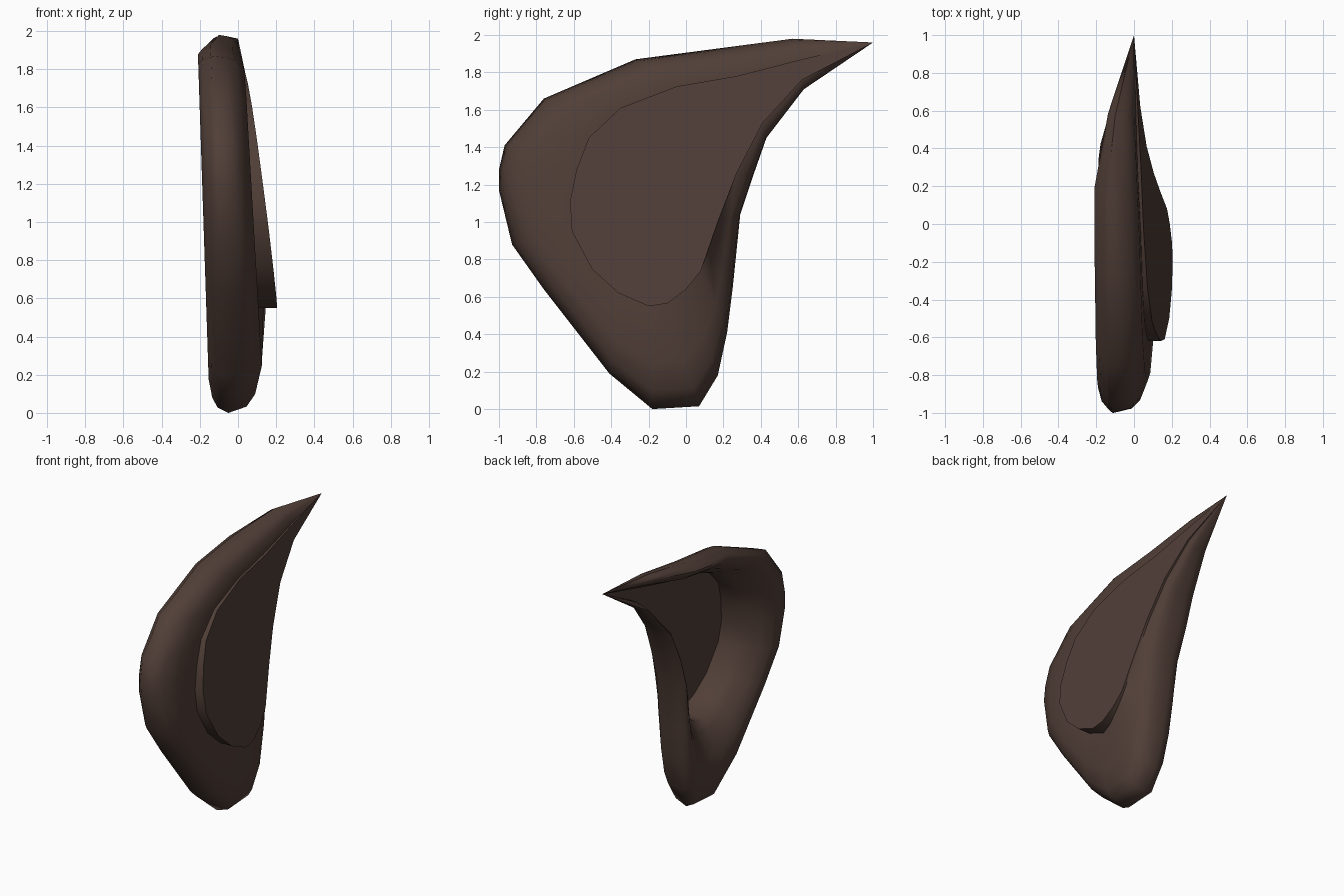
import bpy, bmesh

if "Cube" in bpy.data.objects:
    bpy.data.objects.remove(bpy.data.objects["Cube"])

# outer silhouette and raised panel outline as (y, z), from the tip over the top and round
TIP = (1.0, 1.96)
OUTER = [(.57, 1.98), (.15, 1.925), (-.27, 1.87), (-.76, 1.66), (-.97, 1.41), (-1, 1.28),
         (-1, 1.17), (-.93, .88), (-.76, .64), (-.41, .19), (-.18, 0), (.07, .015),
         (.17, .18), (.22, .41), (.25, .65), (.29, 1.04), (.36, 1.25), (.43, 1.45), (.63, 1.71)]
PANEL = [(.62, 1.87), (.27, 1.78), (-.05, 1.725), (-.35, 1.61), (-.52, 1.45), (-.585, 1.28),
         (-.62, 1.11), (-.61, .95), (-.5, .745), (-.36, .62), (-.2, .55), (-.1, .565),
         (0, .64), (.08, .74), (.125, .87), (.17, 1.0), (.27, 1.26), (.41, 1.53), (.62, 1.76)]


def taper(y):
    return min(1, (1 - y) / .64)


def plate(y, z):      # sloping plane of the raised panel
    return -.0206 * (y - 1) - .128 * (z - 1.96)


def crest(y, z):      # inner-side rim height
    return -(.148 + .033 * z) * taper(y)


def base(y, z):       # outer-side shell surface
    return min(.13, .035 + .058 * (1.8 - z), plate(y, z) - .012) * taper(y)


def panel_foot(y, z):  # shell surface at the panel, rising nearly flush at the back edge
    f = max(0, min(1, (y + .2) / .28))
    return base(y, z) * (1 - f) + (plate(y, z) - .018 * taper(y)) * f


def floor(y, z):      # bottom of the hollow
    return plate(y, z) - .012 * taper(y)


def part_crest(k):
    return lambda y, z: k * crest(y, z)


def below_base(d):
    return lambda y, z: base(y, z) - d * taper(y)


# rings: (blend from silhouette to panel outline, x rule)
RINGS = [
    (1.03, floor),
    (1.02, lambda y, z: min(0, base(y, z) - .05) * taper(y)),
    (.9, part_crest(.3)),
    (.72, part_crest(.68)),
    (.5, part_crest(.93)),
    (.32, part_crest(1)),
    (.15, part_crest(.9)),
    (.05, part_crest(.72)),
    (0.0, lambda y, z: -(.05 + .05 * z) * taper(y)),
    (.06, below_base(.085)),
    (.18, below_base(.04)),
    (.45, base),
    (1.0, panel_foot),
    (1.0, plate),
]

bm = bmesh.new()
tip = bm.verts.new((0, *TIP))
loops = []
for t, rule in RINGS:
    ring = []
    for (oy, oz), (py, pz) in zip(OUTER, PANEL):
        y, z = oy + (py - oy) * t, oz + (pz - oz) * t
        ring.append(bm.verts.new((rule(y, z), y, z)))
    loops.append(ring)

# bridge rings, closing each strip at the shared tip
for a, b in zip(loops, loops[1:]):
    for i in range(len(a) - 1):
        bm.faces.new((a[i], a[i + 1], b[i + 1], b[i]))
    bm.faces.new((tip, a[0], b[0]))
    bm.faces.new((a[-1], tip, b[-1]))

# hollow floor and raised panel caps
bm.faces.new([tip] + loops[0])
bm.faces.new([tip] + loops[-1])
bmesh.ops.recalc_face_normals(bm, faces=bm.faces)

mesh = bpy.data.meshes.new("pointed_ear")
bm.to_mesh(mesh)
bm.free()
ear = bpy.data.objects.new("pointed_ear", mesh)
bpy.context.collection.objects.link(ear)

mat = bpy.data.materials.new("dark_brown")
mat.diffuse_color = (.082, .049, .039, 1)
mat.use_nodes = True
mat.node_tree.nodes["Principled BSDF"].inputs["Base Color"].default_value = mat.diffuse_color
mesh.materials.append(mat)

bpy.context.view_layer.objects.active = ear
ear.select_set(True)
bpy.ops.object.shade_smooth_by_angle(angle=1.05)
